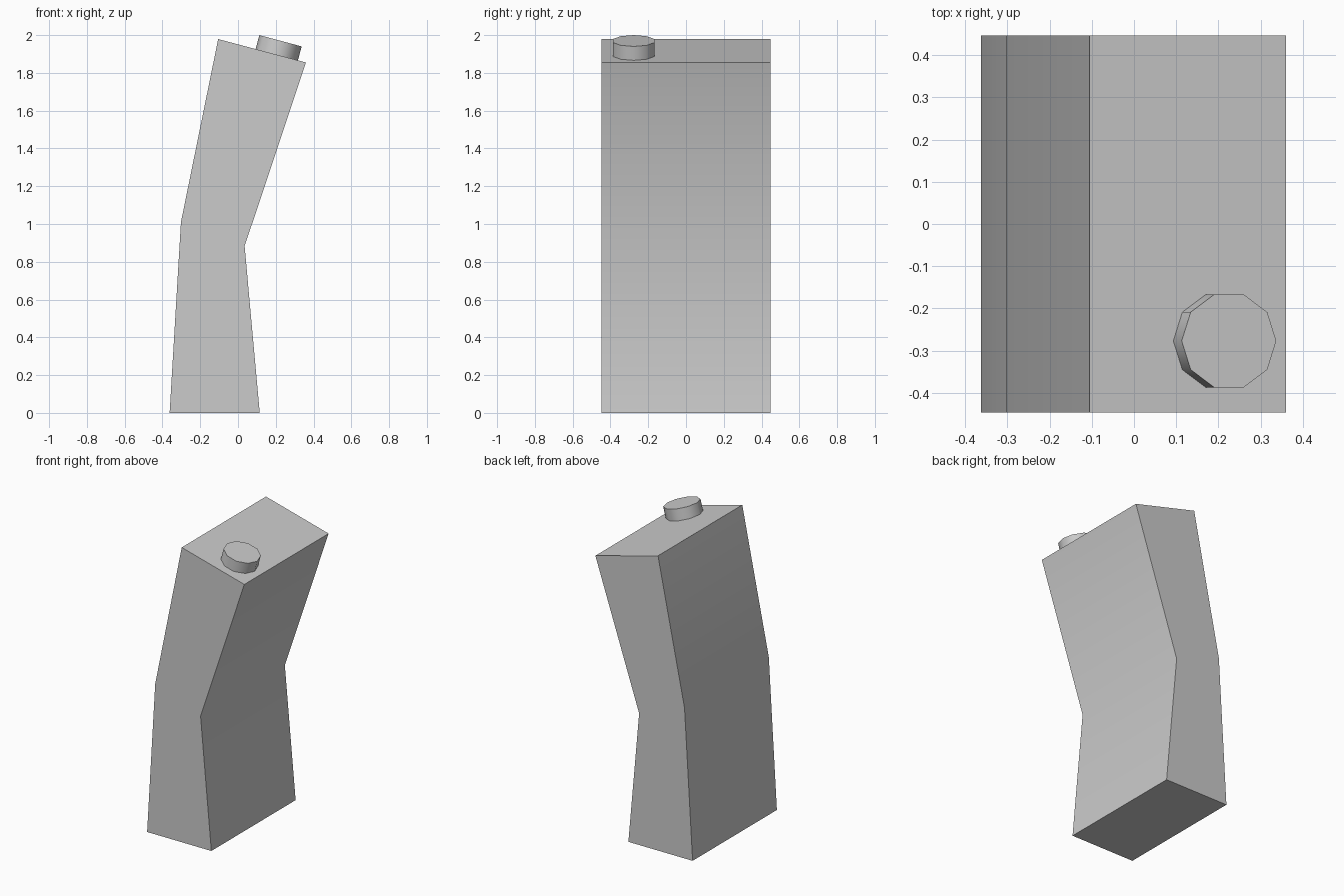
import bpy, bmesh, math
from mathutils import Matrix, Vector

if "Cube" in bpy.data.objects:
    bpy.data.objects.remove(bpy.data.objects["Cube"])


def finish(name, bm):
    bmesh.ops.recalc_face_normals(bm, faces=bm.faces)
    mesh = bpy.data.meshes.new(name)
    bm.to_mesh(mesh)
    bm.free()
    obj = bpy.data.objects.new(name, mesh)
    bpy.context.collection.objects.link(obj)
    bpy.ops.object.select_all(action='DESELECT')
    obj.select_set(True)
    bpy.context.view_layer.objects.active = obj
    bpy.ops.object.shade_smooth_by_angle(angle=math.radians(40))
    return obj


# Bent body: side profile (x, z) extruded across the depth
profile = [(-0.362, 0), (0.115, 0), (0.035, 0.883),
           (0.36, 1.855), (-0.105, 1.979), (-0.302, 1.01)]
half_depth = 0.447
bm = bmesh.new()
face = bm.faces.new([bm.verts.new((x, -half_depth, z)) for x, z in profile])
side = bmesh.ops.extrude_face_region(bm, geom=[face], use_keep_orig=True)
moved = [v for v in side['geom'] if isinstance(v, bmesh.types.BMVert)]
bmesh.ops.translate(bm, vec=(0, 2 * half_depth, 0), verts=moved)
finish("bent_body", bm)

# Ten-sided button standing square on the sloping top
tilt = math.radians(15)
radius, height = 0.116, 0.082
normal = Vector((math.sin(tilt), 0, math.cos(tilt)))
top_centre = Vector((0.225, -0.277, 1.97))
bm = bmesh.new()
bmesh.ops.create_cone(
    bm, cap_ends=True, segments=10, radius1=radius, radius2=radius, depth=height,
    matrix=Matrix.Translation(top_centre - normal * height / 2)
    @ Matrix.Rotation(tilt, 4, 'Y') @ Matrix.Rotation(math.radians(18 * 5), 4, 'Z')
    @ Matrix.Rotation(math.radians(-90), 4, 'Z'))
# Turn so that corners point along the slope
corner = max((v.co - top_centre).dot(Vector((math.cos(tilt), 0, -math.sin(tilt)))) for v in bm.verts)
if corner < radius * 0.99:
    bmesh.ops.rotate(bm, verts=bm.verts, cent=top_centre,
                     matrix=Matrix.Rotation(math.radians(18), 3, normal))
finish("top_button", bm)
